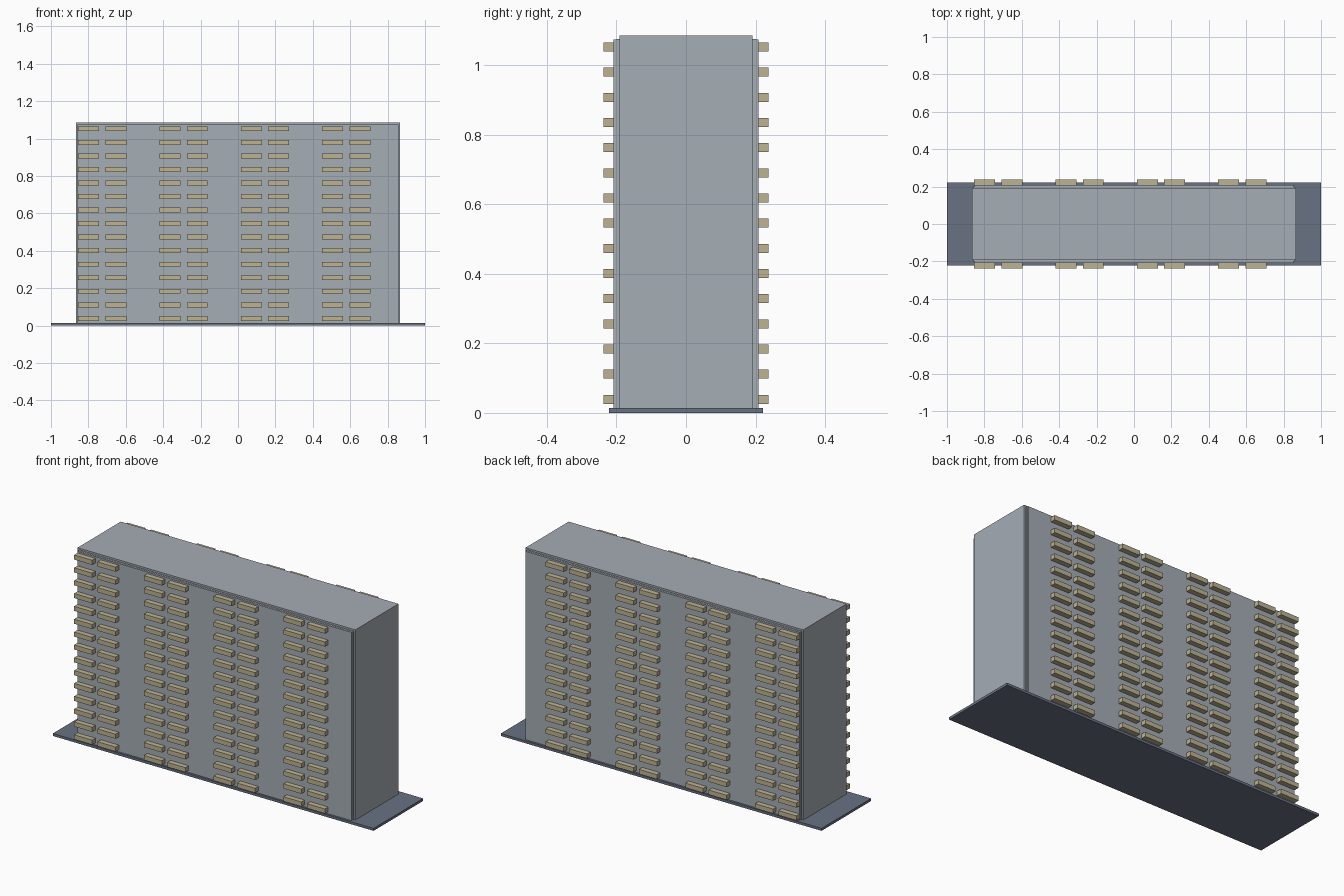
import bpy
import bmesh
from mathutils import Matrix, Vector

default_cube = bpy.data.objects.get("Cube")
if default_cube:
    bpy.data.objects.remove(default_cube, do_unlink=True)


def make_material(name, rgb):
    mat = bpy.data.materials.new(name)
    mat.use_nodes = True
    color = (*rgb, 1.0)
    mat.diffuse_color = color
    mat.node_tree.nodes["Principled BSDF"].inputs["Base Color"].default_value = color
    return mat


def add_box(bm, low, high):
    low, high = Vector(low), Vector(high)
    size = Matrix.Diagonal((high - low).to_4d())
    size[3][3] = 1.0
    bmesh.ops.create_cube(bm, size=1.0, matrix=Matrix.Translation((low + high) / 2) @ size)


def make_boxes(name, boxes, mat):
    bm = bmesh.new()
    for low, high in boxes:
        add_box(bm, low, high)
    mesh = bpy.data.meshes.new(name)
    bm.to_mesh(mesh)
    bm.free()
    mesh.materials.append(mat)
    obj = bpy.data.objects.new(name, mesh)
    bpy.context.scene.collection.objects.link(obj)
    return obj


def on_side(side, x, y, z):
    """Box limits for a part on the front (-1) or back (1)."""
    ys = sorted((side * y[0], side * y[1]))
    return (x[0], ys[0], z[0]), (x[1], ys[1], z[1])


concrete = make_material("concrete grey", (0.376, 0.418, 0.462))
paving = make_material("slate paving", (0.14, 0.17, 0.23))
sand = make_material("sand balcony", (0.51, 0.45, 0.29))

# Ground slab and main block
BASE_TOP = 0.014
make_boxes("ground_slab", [((-1, -0.221, 0), (1, 0.221, BASE_TOP))], paving)
make_boxes("main_block", [((-0.866, -0.192, 0.002), (0.866, 0.192, 1.086))], concrete)

# Balcony layout: four pairs per floor
FLOORS, PAIRS = 15, 4
FLOOR_STEP, PAIR_STEP, PAIR_GAP = 0.0724, 0.435, 0.146
WIDTH, HEIGHT = 0.112, 0.026

for side, label in ((-1, "front"), (1, "back")):
    # Stepped facade panels
    make_boxes(f"{label}_facade_backing",
               [on_side(side, (-0.857, 0.857), (0.19, 0.201), (0.01, 1.076))], concrete)
    make_boxes(f"{label}_facade_panel",
               [on_side(side, (-0.853, 0.853), (0.2, 0.209), (0.01, 1.075))], concrete)

    # Rows of projecting balconies
    balconies = []
    for floor in range(FLOORS):
        z = 0.026 + floor * FLOOR_STEP
        for pair in range(PAIRS):
            for half in range(2):
                x = -0.855 + pair * PAIR_STEP + half * PAIR_GAP
                balconies.append(on_side(side, (x, x + WIDTH), (0.205, 0.238), (z, z + HEIGHT)))
    make_boxes(f"{label}_balconies", balconies, sand)
